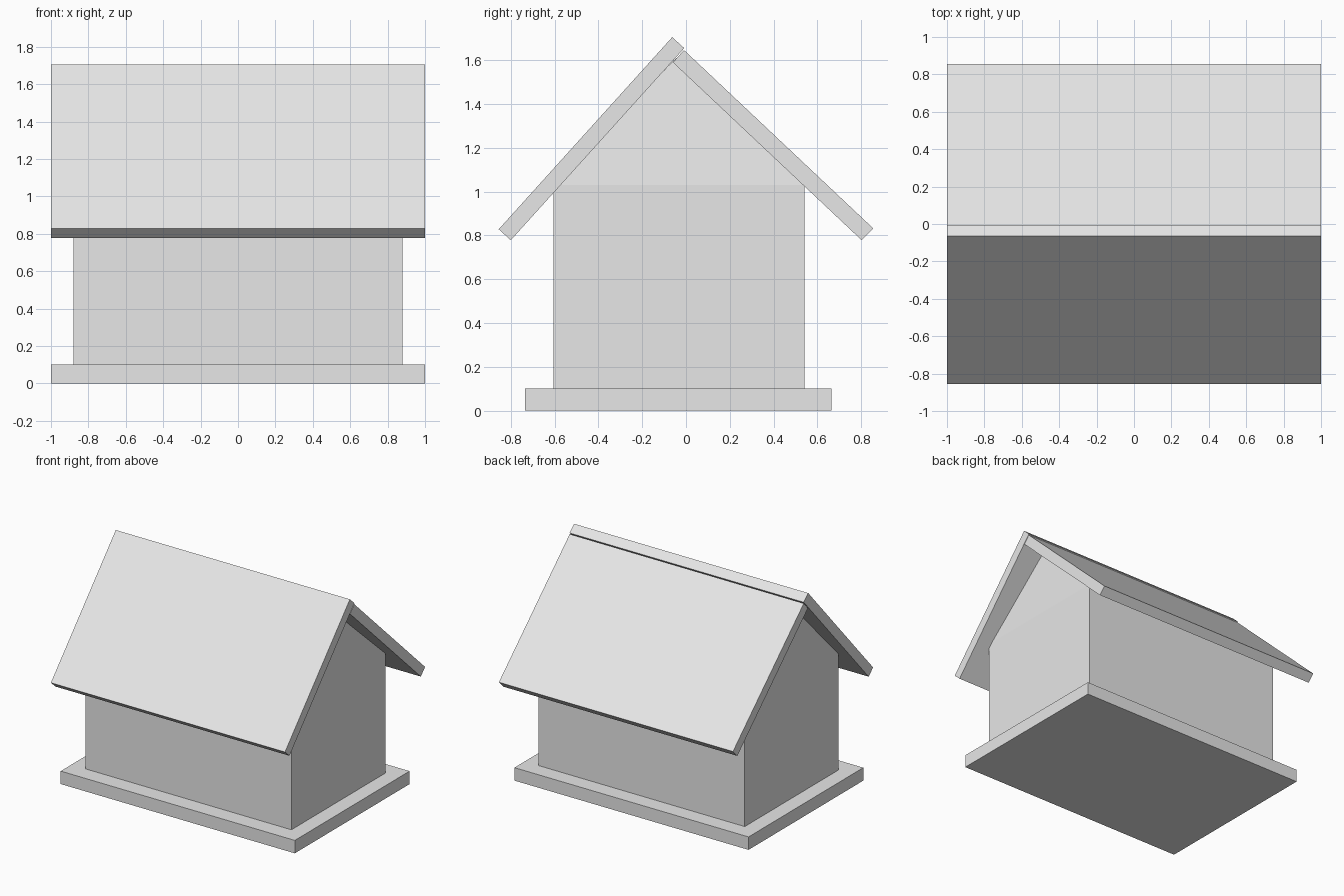
import bpy

cube = bpy.data.objects.get("Cube")
if cube:
    bpy.data.objects.remove(cube, do_unlink=True)

GREY = (0.8, 0.8, 0.8, 1)
mat = bpy.data.materials.new("plain_grey")
mat.use_nodes = True
mat.diffuse_color = GREY
mat.node_tree.nodes["Principled BSDF"].inputs["Base Color"].default_value = GREY


def extrude_profile(name, profile):
    """Span a side profile of (half_width, y, z) points across x."""
    n = len(profile)
    verts = [(s * w, y, z) for s in (-1, 1) for w, y, z in profile]
    faces = [(i, (i + 1) % n, (i + 1) % n + n, i + n) for i in range(n)]
    # gable ends fold between the lower rectangle and the peak
    for start in (0, n):
        faces.append(tuple(start + i for i in range(4)))
        if n == 5:
            faces.append((start + 3, start + 4, start))
    mesh = bpy.data.meshes.new(name)
    mesh.from_pydata(verts, [], faces)
    mesh.materials.append(mat)
    obj = bpy.data.objects.new(name, mesh)
    bpy.context.collection.objects.link(obj)
    bpy.context.view_layer.objects.active = obj
    obj.select_set(True)
    bpy.ops.object.mode_set(mode="EDIT")
    bpy.ops.mesh.select_all(action="SELECT")
    bpy.ops.mesh.normals_make_consistent(inside=False)
    bpy.ops.object.mode_set(mode="OBJECT")
    obj.select_set(False)
    return obj


def slab(name, points):
    return extrude_profile(name, [(1, y, z) for y, z in points])


# Base plate
slab("base_plate", [(-0.735, 0), (0.665, 0), (0.665, 0.1), (-0.735, 0.1)])

# Walls with gables that lean in slightly towards the ridge
extrude_profile("walls", [
    (0.88, -0.605, 1.03), (0.88, -0.605, 0.1),
    (0.88, 0.54, 0.1), (0.88, 0.54, 1.03), (0.81, -0.045, 1.61)])

# Two roof slabs, the front one overlapping the end of the back one
slab("front_roof", [(-0.855, 0.828), (-0.8, 0.778), (-0.008, 1.655), (-0.063, 1.705)])
slab("back_roof", [(0.855, 0.832), (0.802, 0.778), (-0.06, 1.59), (-0.009, 1.646)])
